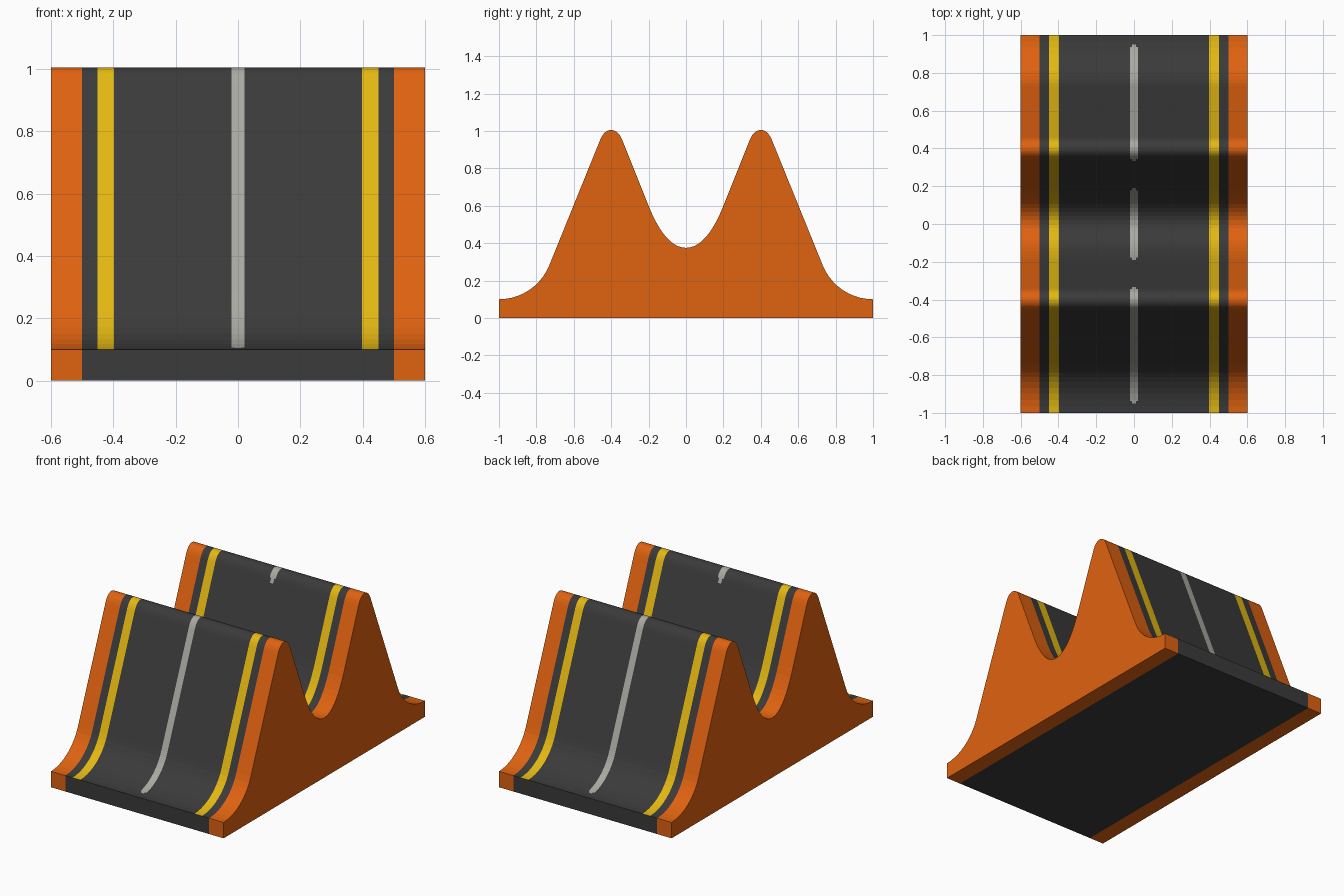
import bpy, bmesh, math

if "Cube" in bpy.data.objects:
    bpy.data.objects.remove(bpy.data.objects["Cube"])


def material(name, rgb):
    m = bpy.data.materials.new(name)
    m.diffuse_color = (*rgb, 1)
    m.use_nodes = True
    m.node_tree.nodes["Principled BSDF"].inputs["Base Color"].default_value = m.diffuse_color
    return m


ORANGE = material("orange", (0.74, 0.122, 0.005))
ASPHALT = material("dark asphalt", (0.043, 0.043, 0.043))
YELLOW = material("yellow line", (0.77, 0.48, 0.006))
GREY = material("pale grey dash", (0.40, 0.40, 0.36))
N = 10  # segments per curve


def quad(a, b, c):
    return [tuple((1 - t) ** 2 * p + 2 * t * (1 - t) * q + t * t * r
                  for p, q, r in zip(a, b, c))
            for t in (i / N for i in range(N + 1))]


# half of the double-hump profile: foot arc, crest, valley
R, A = 0.29, math.atan(2.5)
half = [(-1 + R * math.sin(A * i / N), 0.1 + R * (1 - math.cos(A * i / N)))
        for i in range(N + 1)]
half += quad((-0.46, 0.95), (-0.438, 1.005), (-0.4, 1.005))
half += quad((-0.4, 1.005), (-0.362, 1.005), (-0.34, 0.95))[1:]
half += quad((-0.2, 0.6), (-0.11, 0.375), (0, 0.375))

# extra points where the centre dashes begin and end
for y in (-0.95, -0.938, -0.345, -0.333, -0.19, -0.178):
    for i in range(len(half) - 1):
        (y0, z0), (y1, z1) = half[i], half[i + 1]
        if y0 + 1e-5 < y < y1 - 1e-5:
            half.insert(i + 1, (y, z0 + (z1 - z0) * (y - y0) / (y1 - y0)))
            break
top = half + [(-y, z) for y, z in reversed(half[:-1])]
outline = top + [(1, 0), (-1, 0)]


def in_dash(y, trim):
    y = abs(y)
    return y < 0.19 - trim or 0.333 + trim < y < 0.95 - trim


def road_colour(x, y, on_top):
    x = abs(x)
    if on_top and 0.397 < x < 0.45:
        return 1
    if on_top and x < 0.021 and in_dash(y, 0 if x < 0.011 else 0.012):
        return 2
    return 0


def extrude(name, xs, mats, rule=None, caps=False):
    """Sweep the outline through the x stations, colouring each face by rule."""
    bm = bmesh.new()
    rings = [[bm.verts.new((x, y, z)) for y, z in outline] for x in xs]
    n = len(outline)
    for k in range(len(xs) - 1):
        for i in range(n):
            j = (i + 1) % n
            f = bm.faces.new((rings[k][i], rings[k + 1][i], rings[k + 1][j], rings[k][j]))
            if rule:
                c = f.calc_center_median()
                f.material_index = rule(c.x, c.y, i < len(top) - 1)
    if caps:
        bm.faces.new(rings[0])
        bm.faces.new(rings[-1][::-1])
    bmesh.ops.recalc_face_normals(bm, faces=bm.faces)
    me = bpy.data.meshes.new(name)
    bm.to_mesh(me)
    bm.free()
    for m in mats:
        me.materials.append(m)
    ob = bpy.data.objects.new(name, me)
    bpy.context.collection.objects.link(ob)
    return ob


# road deck with painted lines
right = [0.011, 0.021, 0.397, 0.45, 0.5]
extrude("road_deck", [-x for x in reversed(right)] + right,
        [ASPHALT, YELLOW, GREY], road_colour)

# orange side borders
extrude("left_border", [-0.6, -0.5], [ORANGE], caps=True)
extrude("right_border", [0.5, 0.6], [ORANGE], caps=True)
